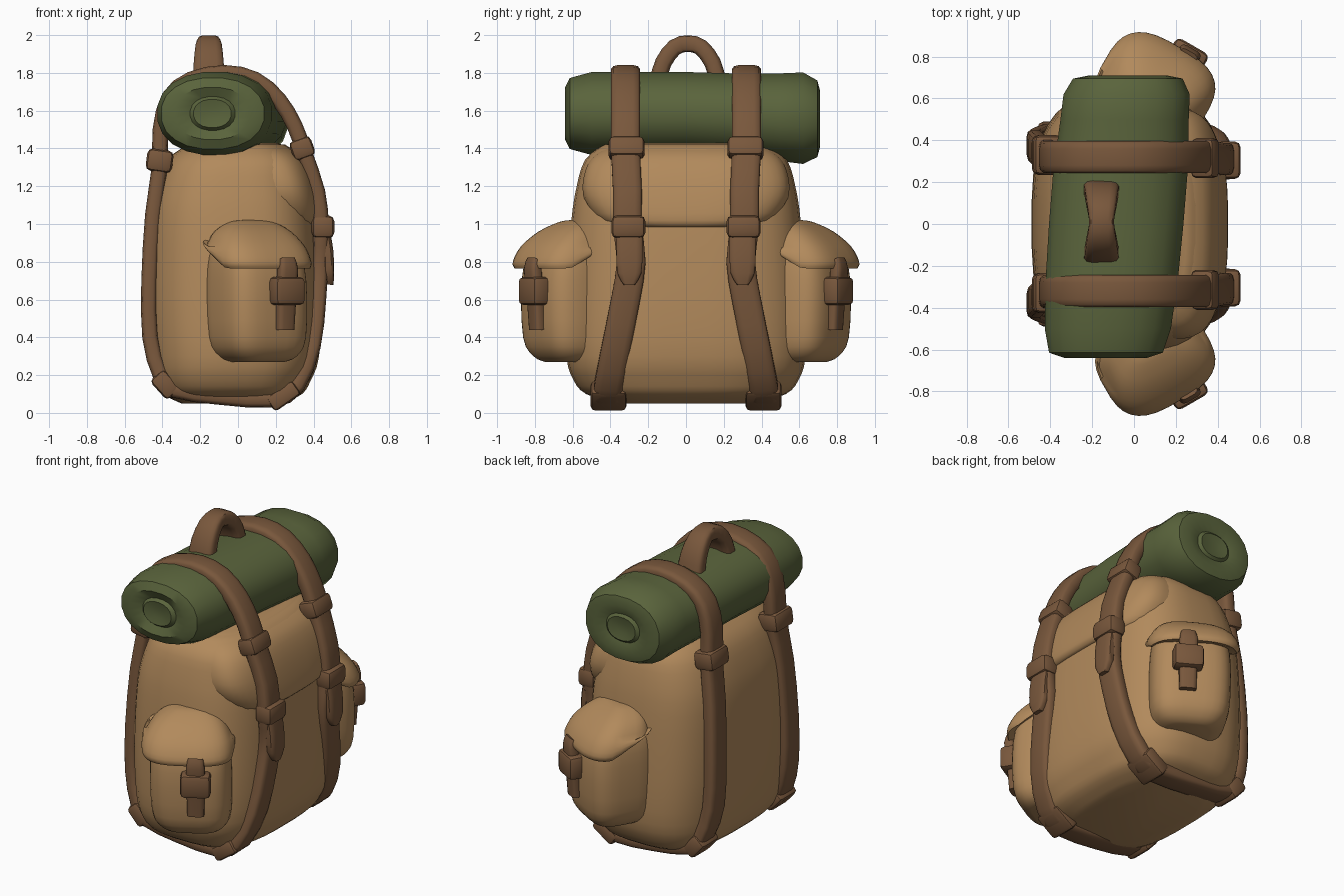
import bpy, bmesh, math
from mathutils import Vector, Matrix

if "Cube" in bpy.data.objects:
    bpy.data.objects.remove(bpy.data.objects["Cube"], do_unlink=True)


def material(name, colour):
    mat = bpy.data.materials.new(name)
    mat.use_nodes = True
    mat.diffuse_color = (*colour, 1)
    mat.node_tree.nodes["Principled BSDF"].inputs["Base Color"].default_value = (*colour, 1)
    return mat


CANVAS = material("tan canvas", (0.445, 0.254, 0.107))
LEATHER = material("brown leather", (0.19, 0.096, 0.045))
BLANKET = material("green blanket", (0.102, 0.127, 0.045))


def rounded_ring(count, power):
    """Unit superellipse: power 2 is round, higher is boxier."""
    ring = []
    for i in range(count):
        angle = math.tau * (i + 0.5) / count
        c, s = math.cos(angle), math.sin(angle)
        ring.append((math.copysign(abs(c) ** (2 / power), c),
                     math.copysign(abs(s) ** (2 / power), s)))
    return ring


def refine(rows, steps, closed=False):
    """Smooth a list of equal-length number rows with a Catmull-Rom spline."""
    rows = [Vector(r) for r in rows]
    count = len(rows)
    pick = (lambda i: rows[i % count]) if closed else (lambda i: rows[min(max(i, 0), count - 1)])
    out = []
    for i in range(count if closed else count - 1):
        a, b, c, d = (pick(i + k) for k in (-1, 0, 1, 2))
        for k in range(steps):
            t = k / steps
            out.append((b * 2 + (c - a) * t + (a * 2 - b * 5 + c * 4 - d) * t ** 2
                        + (b * 3 - a - c * 3 + d) * t ** 3) / 2)
    return out if closed else out + [rows[-1]]


def skin(rings, closed=False):
    bm = bmesh.new()
    loops = [[bm.verts.new(p) for p in ring] for ring in rings]
    pairs = list(zip(loops, loops[1:])) + ([(loops[-1], loops[0])] if closed else [])
    for a, b in pairs:
        for i in range(len(a)):
            j = (i + 1) % len(a)
            bm.faces.new((a[i], a[j], b[j], b[i]))
    if not closed:
        bm.faces.new(loops[0])
        bm.faces.new(loops[-1])
    return bm


def finish(name, bm, mat, mirror=False, place=None, angle=42):
    if place:
        bm.transform(place)
    bmesh.ops.recalc_face_normals(bm, faces=bm.faces)
    for face in bm.faces:
        face.smooth = True
    for edge in bm.edges:
        edge.smooth = edge.calc_face_angle(0) < math.radians(angle)
    mesh = bpy.data.meshes.new(name)
    bm.to_mesh(mesh)
    bm.free()
    mesh.materials.append(mat)
    obj = bpy.data.objects.new(name, mesh)
    bpy.context.collection.objects.link(obj)
    if mirror:
        mod = obj.modifiers.new("other side", "MIRROR")
        mod.use_axis = (False, True, False)
        mod.use_mirror_merge = False


def bag(rows, power, count=32, steps=3):
    """Upright soft volume; each row is z, centre x, centre y, half x, half y."""
    ring = rounded_ring(count, power)
    return skin([[(cx + hx * u, cy + hy * v, z) for u, v in ring]
                 for z, cx, cy, hx, hy in refine(rows, steps)])


def ribbon(path, across, thick, closed=False, steps=2):
    """Strap along a path; each row is x, y, z, width."""
    rows = refine(path, steps, closed)
    points = [r.to_3d() for r in rows]
    count, ring, rings = len(rows), rounded_ring(12, 4), []
    for i, p in enumerate(points):
        after = points[(i + 1) % count] if closed else points[min(i + 1, count - 1)]
        before = points[i - 1] if closed else points[max(i - 1, 0)]
        along = (after - before).normalized()
        side = (across - along * across.dot(along)).normalized()
        normal = along.cross(side)
        rings.append([p + side * u * rows[i][3] / 2 + normal * v * thick / 2 for u, v in ring])
    return skin(rings, closed)


def block(centre, size, tilt=0):
    """Chunky bevelled block, tilted around y."""
    bm = bmesh.new()
    bmesh.ops.create_cube(bm, size=1, matrix=Matrix.Diagonal((*size, 1)))
    bmesh.ops.bevel(bm, geom=bm.edges[:], offset=min(size) * 0.25, segments=2,
                    profile=0.5, affect="EDGES")
    bm.transform(Matrix.Translation(centre) @ Matrix.Rotation(math.radians(tilt), 4, "Y"))
    return bm


X, Y = Vector((1, 0, 0)), Vector((0, 1, 0))

# Main sack and its top flap
finish("main_sack", bag([
    (0.05, -0.03, 0, 0.27, 0.38), (0.1, -0.03, 0, 0.37, 0.53), (0.17, -0.03, 0, 0.415, 0.595),
    (0.3, -0.02, 0, 0.45, 0.635), (0.6, -0.025, 0, 0.465, 0.635),
    (1.0, -0.03, 0, 0.45, 0.61), (1.2, -0.025, 0, 0.415, 0.58),
    (1.34, -0.01, 0, 0.365, 0.535), (1.42, -0.01, 0, 0.26, 0.44)], 3, 40), CANVAS)
finish("top_flap", bag([
    (0.985, 0.2, 0, 0.23, 0.36), (1.02, 0.2, 0, 0.25, 0.47), (1.15, 0.2, 0, 0.23, 0.545),
    (1.28, 0.17, 0, 0.22, 0.535), (1.37, 0.12, 0, 0.21, 0.48), (1.43, 0.04, 0, 0.17, 0.37)],
    3, 40), CANVAS)

# Bedroll with rolled ends
ring = rounded_ring(20, 2.2)
roll = [(-0.625, 0.04, 0.03), (-0.635, 0.1, 0.075), (-0.615, 0.12, 0.09), (-0.64, 0.2, 0.14),
        (-0.615, 0.275, 0.19), (-0.5, 0.305, 0.222), (-0.25, 0.32, 0.222), (0, 0.325, 0.222),
        (0.25, 0.325, 0.225), (0.5, 0.31, 0.235), (0.62, 0.305, 0.245), (0.695, 0.265, 0.205),
        (0.71, 0.19, 0.15), (0.69, 0.12, 0.09), (0.705, 0.1, 0.075), (0.695, 0.04, 0.03)]
finish("bedroll", skin([[(-0.085 + 0.08 * y + hx * u, y, 1.585 - 0.04 * max(y, 0) + hz * v)
                         for u, v in ring] for y, hx, hz in roll]), BLANKET)

# Long straps looping round the sack and bedroll
loop = [(0.44, 0.31, 0.98), (0.42, 0.31, 1.17), (0.35, 0.32, 1.38), (0.3, 0.32, 1.52),
        (0.215, 0.32, 1.66), (0.09, 0.32, 1.765), (-0.07, 0.32, 1.8), (-0.25, 0.32, 1.765),
        (-0.365, 0.32, 1.67), (-0.41, 0.32, 1.5), (-0.415, 0.33, 1.3), (-0.45, 0.35, 1.05),
        (-0.47, 0.37, 0.7), (-0.465, 0.38, 0.4), (-0.41, 0.4, 0.2), (-0.33, 0.41, 0.12),
        (-0.1, 0.42, 0.085), (0.18, 0.42, 0.07), (0.31, 0.41, 0.14), (0.395, 0.37, 0.35),
        (0.425, 0.32, 0.6), (0.435, 0.29, 0.8)]
finish("long_strap", ribbon([(x, -y, z, 0.155) for x, y, z in loop], Y, 0.085, True),
       LEATHER, True)
finish("strap_tail", ribbon([(0.455, -0.3, 0.98, 0.14), (0.475, -0.3, 0.86, 0.14),
                             (0.48, -0.3, 0.74, 0.13), (0.475, -0.3, 0.68, 0.06)], Y, 0.06),
       LEATHER, True)

# Buckles and keepers on the long straps
for name, centre, size, tilt in (
        ("front_buckle", (0.45, -0.305, 0.985), (0.12, 0.18, 0.12), 0),
        ("upper_buckle", (0.34, -0.315, 1.4), (0.12, 0.19, 0.11), -20),
        ("back_buckle", (-0.415, -0.33, 1.335), (0.14, 0.19, 0.12), 8),
        ("front_keeper", (0.24, -0.41, 0.09), (0.17, 0.19, 0.09), -35),
        ("back_keeper", (-0.385, -0.4, 0.15), (0.14, 0.18, 0.1), 48)):
    finish(name, block(centre, size, tilt), LEATHER, True)

# Side pockets, angled towards the flap side
place = Matrix.Translation((0.1, -0.6, 0)) @ Matrix.Rotation(math.radians(30), 4, "Z")
finish("side_pocket", bag([
    (0.27, 0, 0, 0.13, 0.13), (0.3, 0, 0, 0.19, 0.18), (0.4, -0.005, -0.01, 0.235, 0.215),
    (0.7, -0.01, -0.01, 0.24, 0.22), (0.88, -0.01, 0, 0.21, 0.18),
    (0.96, 0, 0, 0.12, 0.1)], 3.5), CANVAS, True, place)
lid = bag([(0.765, -0.02, -0.045, 0.265, 0.22), (0.8, -0.025, -0.045, 0.275, 0.225),
           (0.88, -0.025, -0.03, 0.255, 0.195), (0.96, -0.02, 0.01, 0.2, 0.145),
           (1.01, -0.01, 0.04, 0.12, 0.08), (1.02, -0.01, 0.045, 0.06, 0.04)], 3)
for vert in lid.verts:
    if vert.co.z < 0.87:
        vert.co.z += max(0, vert.co.y + 0.15) * (0.9 - vert.co.z) * 4
finish("pocket_lid", lid, CANVAS, True, place)
finish("pocket_strap", ribbon([(0.035, -0.25, 0.81, 0.09), (0.035, -0.265, 0.76, 0.11),
                               (0.035, -0.25, 0.64, 0.11), (0.035, -0.235, 0.44, 0.1)],
                              X, 0.065), LEATHER, True, place)
finish("pocket_buckle", block((0.035, -0.255, 0.645), (0.18, 0.11, 0.15)), LEATHER, True, place)

# Carry handle
arch = [(-0.155, 1.77, 0.17), (-0.13, 1.855, 0.16), (-0.07, 1.935, 0.14), (0, 1.955, 0.12)]
arch += [(-y, z, w) for y, z, w in reversed(arch[:-1])]
finish("carry_handle", ribbon([(-0.155, y + 0.01, z, w) for y, z, w in arch], X, 0.09), LEATHER)
